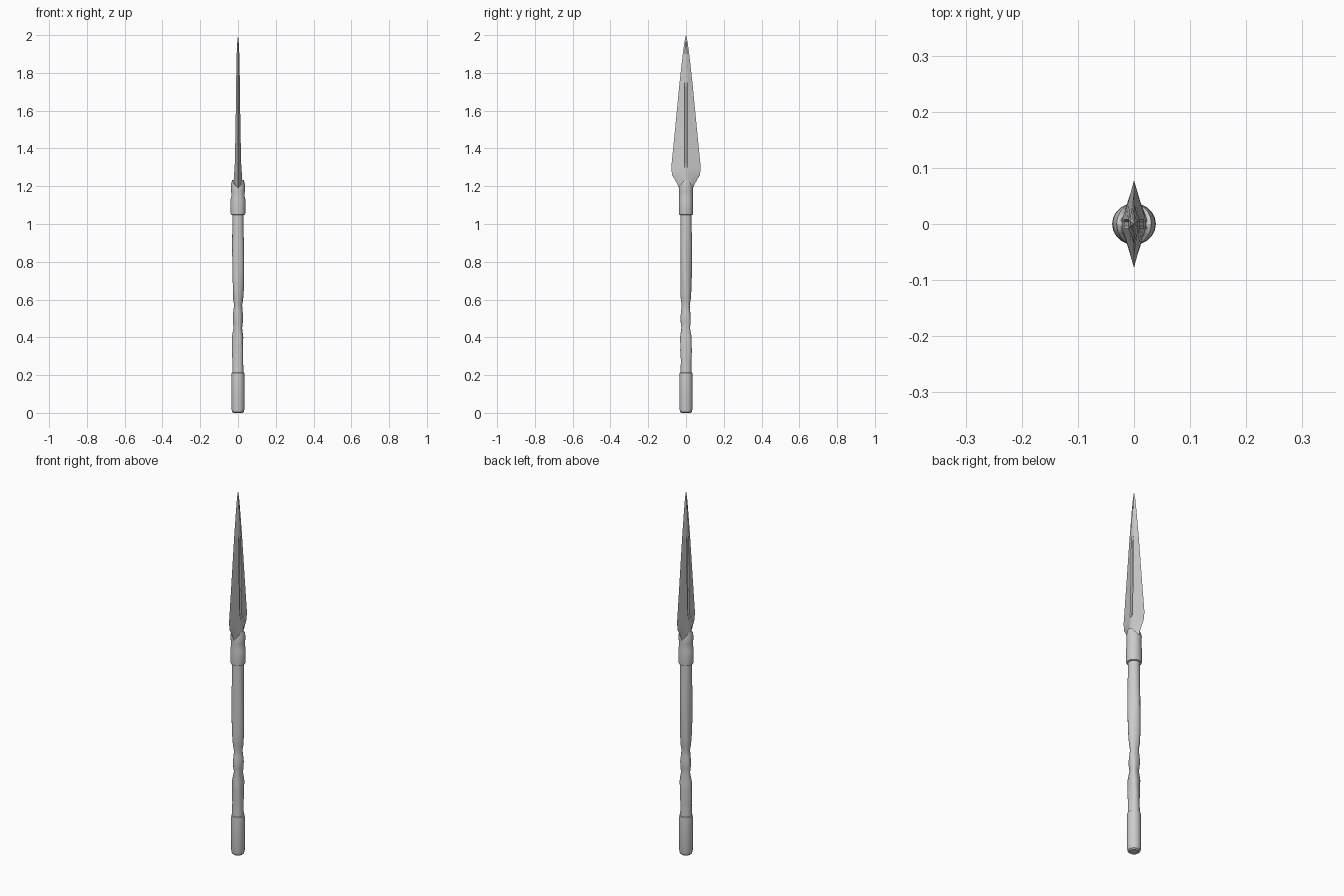
import bpy, bmesh
from math import sin, cos, pi, radians

if "Cube" in bpy.data.objects:
    bpy.data.objects.remove(bpy.data.objects["Cube"])


def loft(name, rings, smooth_angle):
    """Skin a list of equal-length point rings and cap both ends."""
    bm = bmesh.new()
    loops = [[bm.verts.new(p) for p in ring] for ring in rings]
    n = len(loops[0])
    for a, b in zip(loops, loops[1:]):
        for i in range(n):
            j = (i + 1) % n
            bm.faces.new((a[i], a[j], b[j], b[i]))
    bm.faces.new(loops[0][::-1])
    bm.faces.new(loops[-1])
    bmesh.ops.remove_doubles(bm, verts=bm.verts, dist=0.0001)
    bmesh.ops.recalc_face_normals(bm, faces=bm.faces)
    mesh = bpy.data.meshes.new(name)
    bm.to_mesh(mesh)
    bm.free()
    ob = bpy.data.objects.new(name, mesh)
    bpy.context.collection.objects.link(ob)
    bpy.ops.object.select_all(action='DESELECT')
    ob.select_set(True)
    bpy.context.view_layer.objects.active = ob
    bpy.ops.object.shade_smooth_by_angle(angle=radians(smooth_angle))
    return ob


SIDES = 20
angles = [2 * pi * i / SIDES for i in range(SIDES)]

# Shaft: (height, radius, depth of the carved, twisting hollows)
shaft = [(0.20, .030, 0), (0.24, .029, .001), (0.28, .028, .002),
         (0.33, .030, .003), (0.36, .029, .003), (0.40, .030, .003),
         (0.45, .022, .003), (0.48, .026, .002), (0.51, .027, .002),
         (0.54, .024, .002), (0.57, .021, .002), (0.60, .026, .002),
         (0.65, .029, .002), (0.70, .030, .002), (0.76, .031, .002),
         (0.83, .031, .002), (0.90, .031, .001), (0.97, .030, 0), (1.07, .029, 0)]
loft("carved_shaft",
     [[((r + d * cos(3 * a + 9 * z)) * cos(a), (r + d * cos(3 * a + 9 * z)) * sin(a), z)
       for a in angles] for z, r, d in shaft], 35)

# Butt cap
butt = [(0.0, .024), (0.006, .031), (0.02, .034), (0.20, .034), (0.212, .033), (0.215, .029)]
loft("butt_cap", [[(r * cos(a), r * sin(a), z) for a in angles] for z, r in butt], 35)

# Socket: top edge rises into a rounded tongue on each flat of the blade
socket = [(1.047, .030, .030, 0), (1.05, .037, .036, 0), (1.06, .039, .037, 0),
          (1.13, .039, .037, 0), (1.145, .035, .036, 0), (1.17, .036, .036, .005),
          (1.185, .038, .037, .020), (1.195, .031, .036, .038), (1.197, .022, .026, .036)]
loft("socket", [[(rx * cos(a), ry * sin(a), z + lift * cos(a) ** 2) for a in angles]
                for z, rx, ry, lift in socket], 35)

# Blade: (height, half width, ridge half thickness, groove depth)
blade = [(1.18, .034, .026, 0), (1.21, .045, .024, 0), (1.26, .074, .021, 0),
         (1.30, .078, .018, 0), (1.32, .076, .017, .006), (1.50, .058, .013, .006),
         (1.73, .036, .010, .005), (1.75, .034, .010, 0), (1.90, .017, .007, 0),
         (1.96, .009, .004, 0), (2.0, 0, 0, 0)]


def blade_section(z, w, t, g):
    rim = min(.008, w * .3)
    half = [(0, -w), (t * .55, -w * .52), (t, -rim), (t - g, -rim * .5),
            (t - g, rim * .5), (t, rim), (t * .55, w * .52)]
    return [(x, y, z) for x, y in half] + [(-x, -y, z) for x, y in half]


loft("blade", [blade_section(*row) for row in blade], 10)
